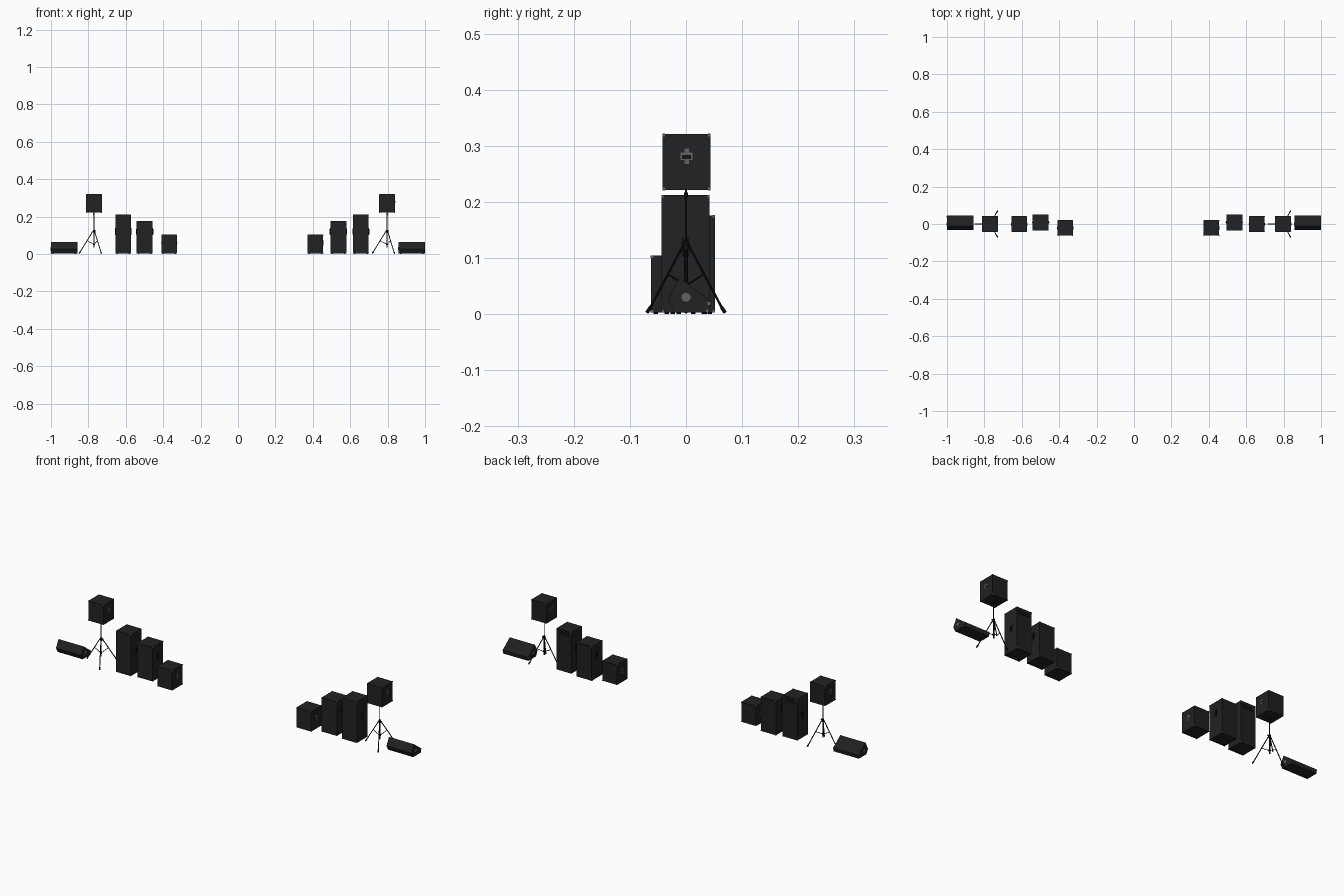
import bpy, bmesh, math
from mathutils import Vector

if "Cube" in bpy.data.objects:
    bpy.data.objects.remove(bpy.data.objects["Cube"])


def mat(name, v):
    m = bpy.data.materials.new(name)
    m.diffuse_color = (v, v, v, 1)
    m.use_nodes = True
    m.node_tree.nodes["Principled BSDF"].inputs["Base Color"].default_value = m.diffuse_color
    return m


CAB = mat("cabinet black", 0.016)
GRILLE = mat("grille black", 0.014)
STAND = mat("stand black", 0.006)
METAL = mat("grey metal", 0.13)


def finish(bm, name, *mats):
    bmesh.ops.recalc_face_normals(bm, faces=bm.faces)
    me = bpy.data.meshes.new(name)
    bm.to_mesh(me)
    bm.free()
    for m in mats:
        me.materials.append(m)
    ob = bpy.data.objects.new(name, me)
    bpy.context.collection.objects.link(ob)
    return ob


def add_box(bm, c, s):
    vs = bmesh.ops.create_cube(bm, size=1)["verts"]
    for v in vs:
        v.co = Vector([c[i] + v.co[i] * s[i] for i in range(3)])


def add_rod(bm, a, b, r, n=10):
    a, b = Vector(a), Vector(b)
    d = b - a
    vs = bmesh.ops.create_cone(bm, cap_ends=True, segments=n, radius1=r, radius2=r, depth=d.length)["verts"]
    q = d.to_track_quat('Z', 'Y')
    for v in vs:
        v.co = q @ v.co + (a + b) / 2


def inset_grille(bm, face, edge):
    # recessed grille panel inside a cabinet rim
    bmesh.ops.inset_region(bm, faces=[face], thickness=edge, use_even_offset=True)
    n = face.normal.copy()
    face.material_index = 1
    for v in face.verts:
        v.co -= n * 0.0015


def cabinet(name, x, y, z0, w, d, h, handle_z, wide_handle=False, horn=False):
    bm = bmesh.new()
    add_box(bm, (x, y, z0 + h / 2), (w, d, h))
    bm.normal_update()
    inset_grille(bm, max(bm.faces, key=lambda f: f.normal.y), 0.003)
    finish(bm, name + "_cabinet", CAB, GRILLE)

    # corner protectors
    bm = bmesh.new()
    e = 0.0048
    for sx in (-1, 1):
        for sy in (-1, 1):
            for sz in (-1, 1):
                add_box(bm, (x + sx * (w / 2 - e / 2 + .0006), y + sy * (d / 2 - e / 2 + .0006),
                             z0 + h / 2 + sz * (h / 2 - e / 2 + .0006)), (e, e, e))
    finish(bm, name + "_corners", METAL)

    # side handles: dark recess plate with metal fittings
    plate, fit = bmesh.new(), bmesh.new()
    for s in (-1, 1):
        hx = x + s * w / 2
        if wide_handle:
            add_box(fit, (hx, y, handle_z), (0.002, 0.022, 0.013))
            add_box(fit, (hx, y, handle_z), (0.002, 0.008, 0.028))
            add_box(plate, (hx, y, handle_z - 0.001), (0.003, 0.016, 0.007))
        else:
            add_box(plate, (hx, y, handle_z), (0.003, 0.014, 0.036))
            for k in (-1, 1):
                add_box(fit, (hx, y, handle_z + k * 0.014), (0.005, 0.006, 0.005))
            add_box(plate, (hx + s * 0.002, y, handle_z), (0.003, 0.005, 0.03))
    finish(plate, name + "_handle_plates", STAND)
    finish(fit, name + "_handle_fittings", METAL)

    # horn opening near the top of the grille side
    if horn:
        bm = bmesh.new()
        add_box(bm, (x, y + d / 2 - 0.001, z0 + h - 0.02), (0.056, 0.003, 0.02))
        finish(bm, name + "_horn", STAND)


def wedge(name, x, w):
    prof = [(-0.012, 0.065), (0.045, 0.022), (0.041, 0.003), (-0.02, 0.003), (-0.032, 0.027)]
    bm = bmesh.new()
    f = bm.faces.new([bm.verts.new((x - w / 2, p[0], p[1])) for p in prof])
    r = bmesh.ops.extrude_face_region(bm, geom=[f])
    for g in r["geom"]:
        if isinstance(g, bmesh.types.BMVert):
            g.co.x += w
    bmesh.ops.recalc_face_normals(bm, faces=bm.faces)
    bm.normal_update()
    inset_grille(bm, max(bm.faces, key=lambda f: f.normal.y * 0.6 + f.normal.z * 0.8), 0.003)
    finish(bm, name + "_cabinet", CAB, GRILLE)

    # round end fittings, small corner caps and feet
    bm, feet = bmesh.new(), bmesh.new()
    for s in (-1, 1):
        ex = x + s * w / 2
        add_rod(bm, (ex - s * .002, 0, 0.03), (ex + s * .0008, 0, 0.03), 0.008, 16)
        for py, pz in ((0.041, 0.019), (0.038, 0.006)):
            add_box(bm, (ex - s * 0.0016, py, pz), (0.0045, 0.005, 0.005))
        for fy in (-0.013, 0.033):
            add_rod(feet, (ex - s * .012, fy, 0), (ex - s * .012, fy, 0.004), 0.004)
    finish(bm, name + "_fittings", METAL)
    finish(feet, name + "_feet", STAND)


def tripod(name, x):
    bm = bmesh.new()
    add_rod(bm, (x, 0, 0.035), (x, 0, 0.135), 0.0032)
    add_rod(bm, (x, 0, 0.13), (x, 0, 0.224), 0.0022)
    for z, h, r in ((0.122, 0.013, 0.006), (0.053, 0.008, 0.005), (0.212, 0.009, 0.004)):
        add_rod(bm, (x, 0, z - h / 2), (x, 0, z + h / 2), r, 12)
    # clamp knob
    add_rod(bm, (x, 0, 0.124), (x + 0.011, 0, 0.124), 0.003)
    for a in (60, 180, 300):
        c, s = math.cos(math.radians(a)), math.sin(math.radians(a))
        P = lambda r, z: (x + r * c, r * s, z)
        add_rod(bm, P(0.006, 0.122), P(0.077, 0.006), 0.0022, 8)
        add_rod(bm, P(0.073, 0.0125), P(0.08, 0.003), 0.0034, 8)
        add_rod(bm, P(0.004, 0.053), P(0.037, 0.071), 0.0015, 8)
    ob = finish(bm, name, STAND)
    bpy.context.view_layer.objects.active = ob
    ob.select_set(True)
    bpy.ops.object.shade_smooth_by_angle()
    ob.select_set(False)


# two matching stacks, one on each side of the stage
for side, xw, xt, xa, xb, xc in (("left", -0.93, -0.77, -0.6135, -0.499, -0.3675),
                                 ("right", 0.9285, 0.797, 0.6575, 0.5365, 0.414)):
    wedge(side + "_floor_monitor", xw, 0.142)
    tripod(side + "_tripod_stand", xt)
    cabinet(side + "_stand_speaker", xt, 0.001, 0.221, 0.085, 0.085, 0.1, 0.281, wide_handle=True)
    cabinet(side + "_tall_speaker", xa, -0.001, 0.003, 0.083, 0.085, 0.209, 0.12, horn=True)
    cabinet(side + "_medium_speaker", xb, 0.009, 0.003, 0.085, 0.085, 0.173, 0.12)
    cabinet(side + "_small_speaker", xc, -0.0205, 0.003, 0.083, 0.084, 0.101, 0.06, wide_handle=True)

    # rubber feet under the floor cabinets
    bm = bmesh.new()
    for cx, cy in ((xa, -0.001), (xb, 0.009), (xc, -0.0205)):
        for i in (-1, 1):
            for j in (-1, 1):
                add_rod(bm, (cx + i * .033, cy + j * .033, 0), (cx + i * .033, cy + j * .033, 0.004), 0.004)
    finish(bm, side + "_rubber_feet", STAND)
